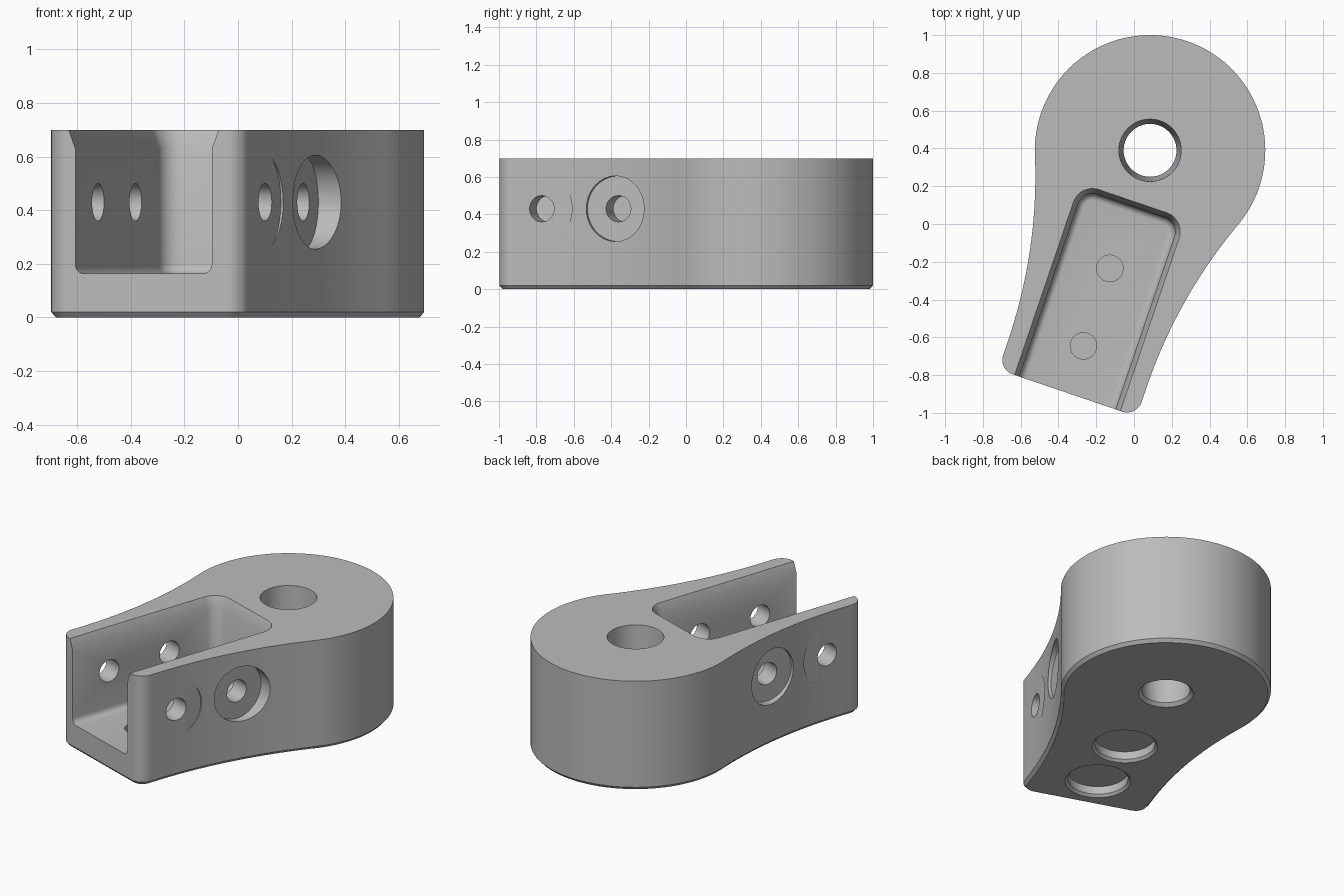
import bpy, bmesh, math
from mathutils import Matrix, Vector

if "Cube" in bpy.data.objects:
    bpy.data.objects.remove(bpy.data.objects["Cube"])

R, HALF, FRONT, RF, CORNER = 0.61, 0.387, -1.357, 2.7, 0.08
HEIGHT, HOLE_Z = 0.70, 0.43
BOLTS = (-1.094, -0.66)          # positions along the arm, measured from the hub
PLACE = Matrix.Translation((0.085, 0.39, 0)) @ Matrix.Rotation(math.radians(-18.8), 4, 'Z')

grey = bpy.data.materials.new("plain_grey")
grey.diffuse_color = (0.5, 0.5, 0.5, 1)
grey.use_nodes = True
grey.node_tree.nodes["Principled BSDF"].inputs["Base Color"].default_value = grey.diffuse_color


def arc(cx, cy, r, a0, a1, n):
    return [(cx + r * math.cos(a0 + (a1 - a0) * i / n),
             cy + r * math.sin(a0 + (a1 - a0) * i / n)) for i in range(n + 1)]


def loft(name, rings, matrix=Matrix()):
    """Closed solid through equal-length rings of 3D points."""
    bm = bmesh.new()
    vs = [[bm.verts.new(p) for p in ring] for ring in rings]
    n = len(vs[0])
    for a, b in zip(vs, vs[1:]):
        for i in range(n):
            j = (i + 1) % n
            bm.faces.new((a[i], a[j], b[j], b[i]))
    bm.faces.new(vs[0][::-1])
    bm.faces.new(vs[-1])
    bm.transform(matrix)
    bmesh.ops.recalc_face_normals(bm, faces=bm.faces)
    me = bpy.data.meshes.new(name)
    bm.to_mesh(me)
    bm.free()
    me.materials.append(grey)
    ob = bpy.data.objects.new(name, me)
    bpy.context.collection.objects.link(ob)
    return ob


def turned(name, profile, matrix=Matrix(), n=64):
    """Round solid from (radius, height) pairs."""
    return loft(name, [[(r * math.cos(2 * math.pi * i / n), r * math.sin(2 * math.pi * i / n), z)
                        for i in range(n)] for r, z in profile], matrix)


# Body outline: rounded arm corner, concave flank, hub circle, then mirrored
phi = math.acos((HALF + RF) / (R + RF))
half = arc(HALF - CORNER, FRONT + CORNER, CORNER, -math.pi / 2, 0, 10)
half += arc(HALF + RF, -(R + RF) * math.sin(phi), RF, math.pi, math.pi - phi, 20)
half += arc(0, 0, R, -phi, math.pi / 2, 44)[1:]
outline = half + [(-x, y) for x, y in half[-2::-1]]


def inset(pts, d):
    out = []
    for i, p in enumerate(pts):
        q, s = Vector(pts[i - 1]), Vector(pts[(i + 1) % len(pts)])
        t = (s - q).normalized()
        out.append((p[0] - t.y * d, p[1] + t.x * d))
    return out


body = loft("bracket_body", [[(x, y, z) for x, y in inset(outline, d)]
                             for d, z in ((0.018, 0), (0, 0.02), (0, HEIGHT))])


# Open channel with filleted floor and flared rim
def slot_ring(d, z):
    h, end, r = 0.269 + d, -0.311 + d, 0.08 + d
    pts = [(-h, -1.7), (h, -1.7)]
    pts += arc(h - r, end - r, r, 0, math.pi / 2, 10)
    pts += arc(-h + r, end - r, r, math.pi / 2, math.pi, 10)
    return [(x, y, z) for x, y in pts]


F = 0.035
steps = [i * math.pi / 12 for i in range(7)]
slot = [slot_ring(-F * (1 - math.sin(a)), 0.163 + F * (1 - math.cos(a))) for a in steps]
slot += [slot_ring(0, 0.63), slot_ring(0.046, 0.75)]
cutters = [loft("channel_cutter", slot)]

# Tapered hub bore with a chamfered lower mouth
cutters.append(turned("bore_cutter", ((0.18, -0.02), (0.14, 0.02), (0.165, HEIGHT), (0.167, 0.75))))

for v in BOLTS:
    # Underside pocket and blind hole in the channel floor
    at = Matrix.Translation((0, v, 0))
    cutters.append(turned("pocket_cutter", ((0.21, -0.02), (0.175, 0.015), (0.175, 0.065)), at))
    cutters.append(turned("floor_hole_cutter", ((0.07, 0.078), (0.07, 0.3)), at, 40))
    # Cross hole and spot faces on both flanks
    side = Matrix.Translation((0, v, HOLE_Z)) @ Matrix.Rotation(math.pi / 2, 4, 'Y')
    cutters.append(turned("cross_hole_cutter", ((0.07, -0.8), (0.07, 0.8)), side, 40))
    for s in (-1, 1):
        cutters.append(turned("spot_face_cutter", ((0.175, s * 0.392), (0.175, s * 0.8)), side))

# Apply the cuts, then remove the cutters
bpy.context.view_layer.objects.active = body
body.select_set(True)
for c in cutters:
    c.hide_render = True
    m = body.modifiers.new(c.name, 'BOOLEAN')
    m.operation, m.solver, m.object = 'DIFFERENCE', 'EXACT', c
    bpy.ops.object.modifier_apply(modifier=m.name)
for c in cutters:
    bpy.data.objects.remove(c, do_unlink=True)

body.data.transform(PLACE)
bpy.ops.object.shade_smooth_by_angle(angle=math.radians(25))
